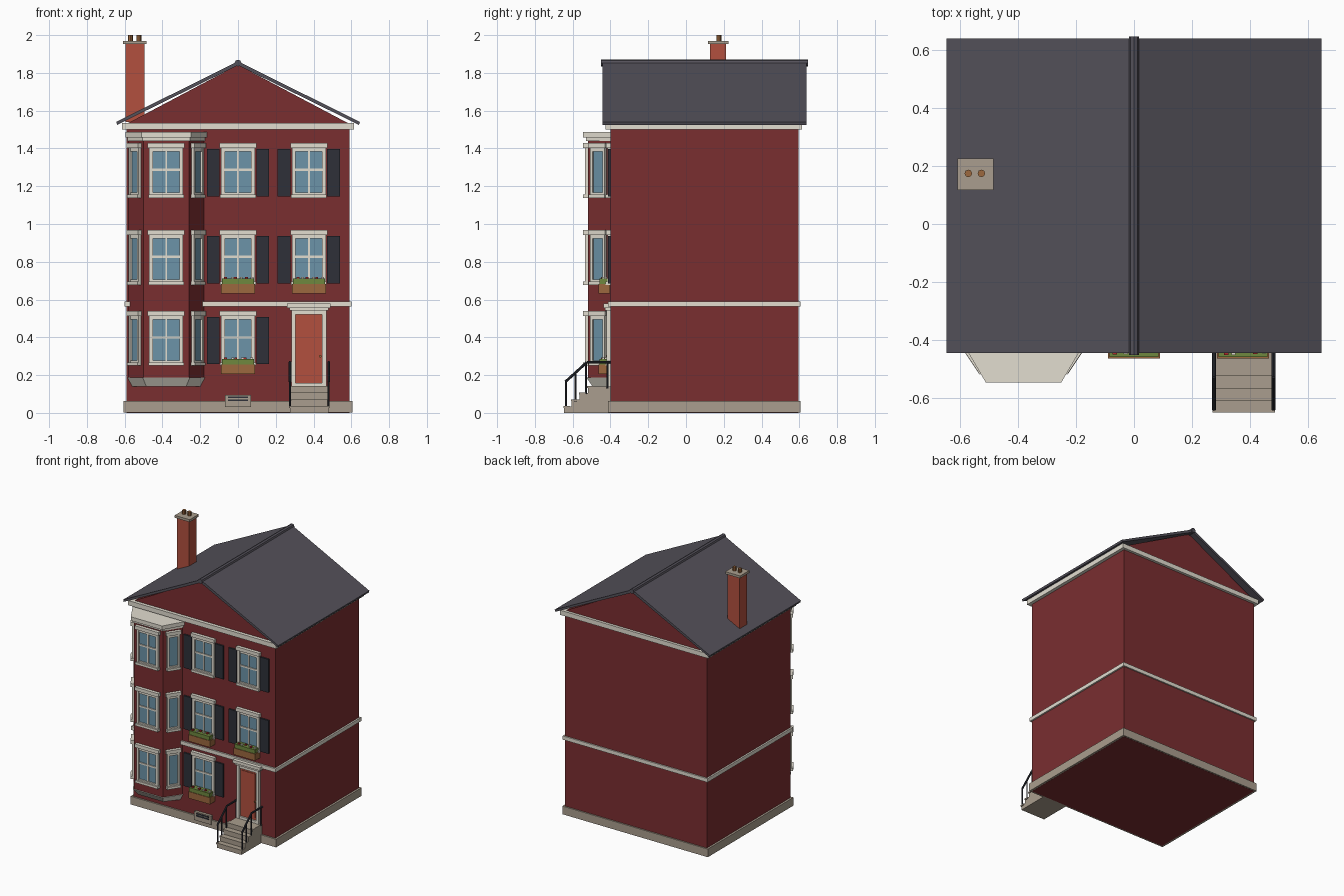
import bpy, bmesh, math, random
from mathutils import Matrix, Vector

random.seed(4)
old = bpy.data.objects.get("Cube")
if old:
    bpy.data.objects.remove(old, do_unlink=True)


def material(name, rgb):
    m = bpy.data.materials.new(name)
    m.use_nodes = True
    lin = [(c / 255 / 12.92) if c < 11 else ((c / 255 + 0.055) / 1.055) ** 2.4 for c in rgb]
    m.diffuse_color = (*lin, 1)
    bsdf = m.node_tree.nodes["Principled BSDF"]
    bsdf.inputs["Base Color"].default_value = (*lin, 1)
    bsdf.inputs["Roughness"].default_value = 0.8
    return m


BRICK = material("dark red brick", (122, 46, 48))
CLAY = material("orange red clay", (178, 80, 62))
SLATE = material("slate grey", (84, 81, 90))
TRIM = material("off white trim", (226, 221, 208))
STONE = material("grey stone", (170, 158, 142))
GLASS = material("blue glass", (108, 148, 168))
DARK = material("charcoal paint", (46, 48, 56))
LEAF = material("leaf green", (110, 136, 62))
WOOD = material("brown wood", (156, 104, 62))
PETAL = material("red petals", (176, 40, 44))


def finish(name, bm, mat, matrix=None):
    bmesh.ops.recalc_face_normals(bm, faces=bm.faces)
    me = bpy.data.meshes.new(name)
    bm.to_mesh(me)
    bm.free()
    me.materials.append(mat)
    ob = bpy.data.objects.new(name, me)
    if matrix:
        ob.matrix_world = matrix
    bpy.context.collection.objects.link(ob)
    return ob


def boxes(name, mat, spans, matrix=None):
    """One object from boxes given as (x0, x1, y0, y1, z0, z1)."""
    bm = bmesh.new()
    for x0, x1, y0, y1, z0, z1 in spans:
        mid = Vector((x0 + x1, y0 + y1, z0 + z1)) / 2
        size = Matrix.Diagonal((x1 - x0, y1 - y0, z1 - z0, 1))
        bmesh.ops.create_cube(bm, size=1, matrix=Matrix.Translation(mid) @ size)
    return finish(name, bm, mat, matrix)


def loft(name, mat, bottom, top):
    """Closed solid between two outlines with matching points."""
    bm = bmesh.new()
    a = [bm.verts.new(p) for p in bottom]
    b = [bm.verts.new(p) for p in top]
    bm.faces.new(a)
    bm.faces.new(b)
    for i in range(len(a)):
        j = (i + 1) % len(a)
        bm.faces.new((a[i], a[j], b[j], b[i]))
    return finish(name, bm, mat)


def gable_prism(name, mat, profile, y0, y1):
    return loft(name, mat, [(x, y0, z) for x, z in profile], [(x, y1, z) for x, z in profile])


def rod(name, mat, p, q, radius, sides=8):
    p, q = Vector(p), Vector(q)
    bm = bmesh.new()
    m = Matrix.Translation((p + q) / 2) @ (q - p).to_track_quat("Z", "Y").to_matrix().to_4x4()
    bmesh.ops.create_cone(bm, cap_ends=True, segments=sides, radius1=radius, radius2=radius,
                          depth=(q - p).length, matrix=m)
    return finish(name, bm, mat)


# Main walls, plinth and bands
WALL = -0.40
boxes("brick_walls", BRICK, [(-0.59, 0.59, WALL, 0.595, 0, 1.52)])
boxes("stone_plinth", STONE, [(-0.605, 0.605, -0.412, 0.605, 0.001, 0.062)])
boxes("belt_course", TRIM, [(-0.602, 0.602, -0.412, 0.605, 0.562, 0.59)])
boxes("cornice", TRIM, [(-0.615, 0.615, -0.425, 0.615, 1.5, 1.535)])

# Gable and roof
gable_prism("gable", BRICK, [(-0.59, 1.53), (0.59, 1.53), (0, 1.842)], WALL, 0.595)
gable_prism("roof", SLATE, [(-0.64, 1.525), (0, 1.84), (0.64, 1.525),
                            (0.645, 1.54), (0, 1.862), (-0.645, 1.54)], -0.443, 0.638)
rod("ridge_cap", SLATE, (0, -0.45, 1.852), (0, 0.645, 1.852), 0.018)

# Chimney
boxes("chimney_stack", CLAY, [(-0.595, -0.495, 0.128, 0.213, 1.54, 1.955)])
boxes("chimney_cap", STONE, [(-0.608, -0.484, 0.117, 0.225, 1.952, 1.97)])
for x in (-0.57, -0.525):
    rod("chimney_pot", WOOD, (x, 0.174, 1.965), (x, 0.174, 2.0), 0.013)

# Bay
BAY_X, BAY_Y = -0.38, -0.52


def bay_ring(back, front, y, z):
    return [(BAY_X - back, WALL, z), (BAY_X - front, y, z), (BAY_X + front, y, z), (BAY_X + back, WALL, z)]


def bay_part(name, mat, low, high):
    loft(name, mat, bay_ring(*low), bay_ring(*high))


bay_part("bay_walls", BRICK, (0.2, 0.12, BAY_Y, 0.18), (0.2, 0.12, BAY_Y, 1.46))
bay_part("bay_foot", TRIM, (0.18, 0.105, -0.495, 0.14), (0.205, 0.125, -0.527, 0.187))
bay_part("bay_frieze", TRIM, (0.205, 0.125, -0.53, 1.44), (0.205, 0.125, -0.53, 1.46))
bay_part("bay_cornice", TRIM, (0.215, 0.13, -0.545, 1.458), (0.215, 0.13, -0.545, 1.487))


# Windows: local x runs along the wall and -y points out of it
def window(x, y, z, angle=0.0, half=0.07, bars=True, shutters=False, flowers=False):
    m = Matrix.Translation((x, y, z)) @ Matrix.Rotation(angle, 4, "Z")
    top, rim = 0.29, 0.02 if bars else 0.014
    out = half + rim
    boxes("window_glass", GLASS, [(-half, half, -0.004, 0.002, 0.015, top - 0.03)], m)
    frame = [(-out, -half, -0.016, 0, 0.015, top - 0.025), (half, out, -0.016, 0, 0.015, top - 0.025),
             (-half, half, -0.014, 0, top - 0.045, top - 0.025), (-half, half, -0.014, 0, 0.015, 0.028)]
    if bars:
        frame += [(-0.005, 0.005, -0.01, 0, 0.02, top - 0.03), (-half, half, -0.011, 0, 0.143, 0.155)]
    boxes("window_frame", TRIM, frame, m)
    boxes("window_lintel", TRIM, [(-out - 0.008, out + 0.008, -0.024, 0, top - 0.026, top)], m)
    boxes("window_sill", TRIM, [(-out - 0.004, out + 0.004, -0.025, 0, 0, 0.018)], m)
    if shutters:
        slabs = []
        for s in (-1, 1):
            a, b = sorted((s * 0.097, s * 0.165))
            slabs.append((a, b, -0.012, 0, 0.008, 0.258))
        boxes("shutters", DARK, slabs, m)
    if flowers:
        boxes("flower_box", WOOD, [(-0.09, 0.09, -0.062, -0.002, -0.045, 0.005)], m)
        boxes("flower_leaves", LEAF, [(-0.085, 0.085, -0.058, -0.006, 0.0, 0.034)], m)
        for name, mat, shift in (("red_flowers", PETAL, 0), ("white_flowers", TRIM, 0.03)):
            blooms = []
            for i in range(3):
                u = -0.07 + i * 0.052 + shift + random.uniform(-0.006, 0.006)
                v = random.uniform(-0.052, -0.03)
                blooms.append((u, u + 0.015, v, v + 0.015, 0.025, 0.042))
            boxes(name, mat, blooms, m)


SLANT = math.atan2(0.12, 0.08)
for floor, z in enumerate((0.25, 0.678, 1.138)):
    window(BAY_X, BAY_Y, z)
    for s in (-1, 1):
        window(BAY_X + s * 0.16, -0.46, z, s * SLANT, half=0.032, bars=False)
    window(0, WALL, z, shutters=True, flowers=floor < 2)
    if floor:
        window(0.375, WALL, z, shutters=True, flowers=floor == 1)

# Front door
DOOR = Matrix.Translation((0.375, WALL, 0))
boxes("door_surround", TRIM, [(-0.093, -0.07, -0.022, 0, 0.14, 0.55), (0.07, 0.093, -0.022, 0, 0.14, 0.55),
                              (-0.07, 0.07, -0.02, 0, 0.52, 0.55), (-0.07, 0.07, -0.02, 0, 0.14, 0.158)], DOOR)
boxes("door_hood", TRIM, [(-0.103, 0.103, -0.03, 0, 0.542, 0.558), (-0.115, 0.115, -0.038, 0, 0.555, 0.578)], DOOR)
boxes("door_leaf", CLAY, [(-0.07, 0.07, -0.008, 0, 0.155, 0.522), (-0.055, 0.055, -0.012, 0, 0.175, 0.505)], DOOR)
rod("door_knob", WOOD, (0.435, WALL, 0.3), (0.435, WALL - 0.024, 0.3), 0.007)

# Steps
fronts = (-0.645, -0.605, -0.563, -0.52)
boxes("front_steps", STONE, [(0.275, 0.48, y, WALL, 0, 0.035 * (i + 1)) for i, y in enumerate(fronts)])
boxes("step_nosings", STONE, [(0.27, 0.485, y - 0.003, y + 0.03, 0.035 * i + 0.027, 0.035 * i + 0.037)
                              for i, y in enumerate(fronts)])

# Handrails
for x in (0.275, 0.48):
    path = [(x, -0.638, 0.165), (x, -0.525, 0.268), (x, WALL, 0.268)]
    for p, q in zip(path, path[1:]):
        rod("handrail", DARK, p, q, 0.007)
    for y, foot, head in ((-0.635, 0.03, 0.17), (-0.585, 0.06, 0.212), (-0.53, 0.1, 0.265), (-0.415, 0.13, 0.268)):
        rod("rail_post", DARK, (x, y, foot), (x, y, head), 0.005)

# Basement vent
boxes("vent_frame", STONE, [(-0.07, 0.07, -0.42, WALL, 0.03, 0.095)])
boxes("vent_slots", DARK, [(-0.052, 0.052, -0.423, WALL, z, z + 0.01) for z in (0.062, 0.078)])
